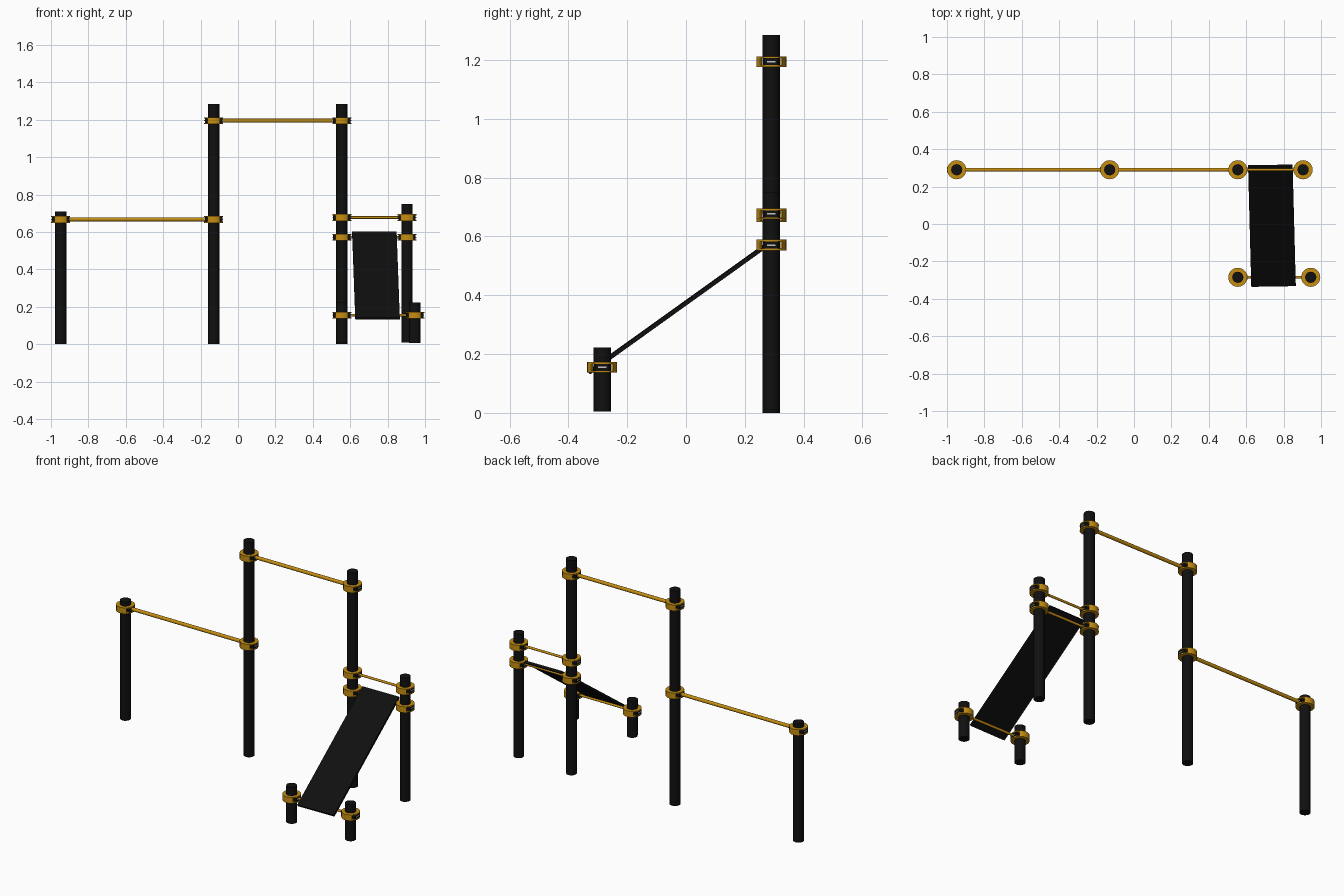
import bpy, bmesh, math
from mathutils import Vector, Matrix

if "Cube" in bpy.data.objects:
    bpy.data.objects.remove(bpy.data.objects["Cube"])


def material(name, rgb):
    m = bpy.data.materials.new(name)
    m.diffuse_color = (*rgb, 1)
    m.use_nodes = True
    m.node_tree.nodes["Principled BSDF"].inputs["Base Color"].default_value = m.diffuse_color
    return m


BLACK = material("black", (0.005, 0.005, 0.005))
GOLD = material("gold", (0.56, 0.27, 0.006))
GREY = material("light_grey", (0.6, 0.6, 0.6))


def finish(name, bm, mat, smooth=True):
    bmesh.ops.recalc_face_normals(bm, faces=bm.faces)
    me = bpy.data.meshes.new(name)
    bm.to_mesh(me)
    bm.free()
    me.materials.append(mat)
    ob = bpy.data.objects.new(name, me)
    bpy.context.collection.objects.link(ob)
    if smooth:
        bpy.ops.object.select_all(action='DESELECT')
        ob.select_set(True)
        bpy.context.view_layer.objects.active = ob
        bpy.ops.object.shade_smooth_by_angle(angle=math.radians(35))
    return ob


def rod(name, a, b, r, mat, sides=16):
    a, b = Vector(a), Vector(b)
    rot = (b - a).to_track_quat('Z', 'Y').to_matrix().to_4x4()
    bm = bmesh.new()
    bmesh.ops.create_cone(bm, cap_ends=True, segments=sides, radius1=r, radius2=r,
                          depth=(b - a).length, matrix=Matrix.Translation((a + b) / 2) @ rot)
    return finish(name, bm, mat)


def box(bm, centre, size):
    bmesh.ops.create_cube(bm, size=1, matrix=Matrix.Translation(centre) @ Matrix.Diagonal((*size, 1)))


def arc(bm, c, r0, r1, z0, z1, start, end, steps):
    """Rectangular section swept round a vertical axis."""
    rings = []
    full = end - start >= 359.9
    for i in range(steps if full else steps + 1):
        t = math.radians(start + (end - start) * i / steps)
        rings.append([bm.verts.new((c[0] + r * math.cos(t), c[1] + r * math.sin(t), c[2] + z))
                      for r, z in ((r0, z0), (r1, z0), (r1, z1), (r0, z1))])
    for i in range(steps):
        p, q = rings[i], rings[(i + 1) % len(rings)]
        for k in range(4):
            bm.faces.new((p[k], p[(k + 1) % 4], q[(k + 1) % 4], q[k]))
    if not full:
        bm.faces.new(rings[0])
        bm.faces.new(rings[-1][::-1])


def clamp(c):
    # two flanges joined by wall arcs front and back
    bm = bmesh.new()
    for z0 in (-0.018, 0.012):
        arc(bm, c, 0.029, 0.051, z0, z0 + 0.006, 0, 360, 24)
    for mid in (90, 270):
        arc(bm, c, 0.043, 0.051, -0.013, 0.013, mid - 42, mid + 42, 6)
    finish("clamp_ring", bm, GOLD)
    # black lugs and pale bolt slots on both bar sides
    lugs, slots = bmesh.new(), bmesh.new()
    for s in (-1, 1):
        box(lugs, (c[0] + s * 0.036, c[1], c[2]), (0.02, 0.046, 0.024))
        box(slots, (c[0] + s * 0.048, c[1], c[2]), (0.005, 0.028, 0.005))
    finish("clamp_lugs", lugs, BLACK, False)
    finish("clamp_bolts", slots, GREY, False)


# Upright posts: x, y, bottom, top
B, F = 0.29, -0.285
for x, y, z0, z1 in ((-0.948, B, 0, 0.71), (-0.13, B, 0, 1.285), (0.555, B, 0, 1.285),
                     (0.904, B, 0.01, 0.75), (0.555, F, 0.005, 0.223), (0.945, F, 0.005, 0.223)):
    rod("post", (x, y, z0), (x, y, z1), 0.03, BLACK)

# Horizontal bars with a clamp at each end: x ends, y, z, radius
for x0, x1, y, z, r in ((-0.948, -0.13, B, 0.667, 0.0105), (-0.13, 0.555, B, 1.195, 0.0105),
                        (0.555, 0.904, B, 0.677, 0.007), (0.555, 0.904, B, 0.571, 0.007),
                        (0.555, 0.945, F, 0.155, 0.007)):
    rod("bar", (x0 + 0.03, y, z), (x1 - 0.03, y, z), r, GOLD, 12)
    clamp((x0, y, z))
    clamp((x1, y, z))

# Sloping bench board
bm = bmesh.new()
normal = Vector((0, -0.59, 0.81)) * 0.007
corners = [Vector(p) for p in ((0.61, 0.31, 0.598), (0.848, 0.314, 0.598),
                               (0.865, -0.328, 0.138), (0.627, -0.332, 0.138))]
lower = [bm.verts.new(p - normal) for p in corners]
upper = [bm.verts.new(p + normal) for p in corners]
bm.faces.new(lower)
bm.faces.new(upper)
for i in range(4):
    j = (i + 1) % 4
    bm.faces.new((lower[i], lower[j], upper[j], upper[i]))
finish("bench_board", bm, BLACK, False)
